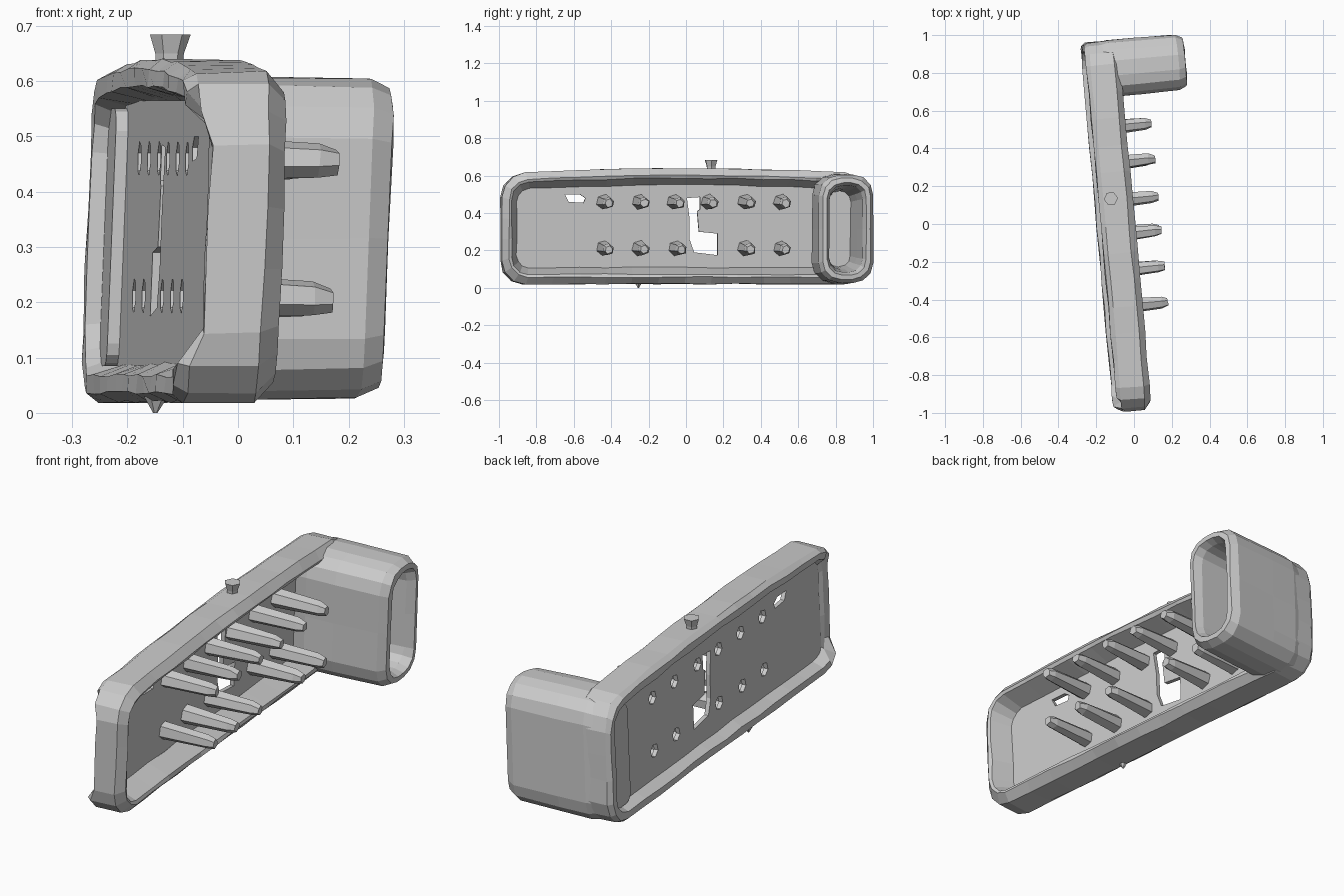
import bpy, bmesh, math, random

if "Cube" in bpy.data.objects:
    bpy.data.objects.remove(bpy.data.objects["Cube"])
random.seed(4)

grey = bpy.data.materials.new("light_grey")
grey.diffuse_color = (0.6, 0.6, 0.6, 1)
grey.use_nodes = True
grey.node_tree.nodes["Principled BSDF"].inputs["Base Color"].default_value = grey.diffuse_color

ANG = math.radians(5.2)   # whole model is turned a little about z


def place(u, v, z):
    """Local depth u, length v, height z -> leaning world position."""
    u += 0.04 * (z - 0.3)
    return (u * math.cos(ANG) - v * math.sin(ANG),
            u * math.sin(ANG) + v * math.cos(ANG), z)


def outline(v0, v1, z0, z1, r, long_n=1, tall_n=1, arc=3):
    """Rounded rectangle in (v, z) with extra points along the sides."""
    corners = [(v1 - r, z1 - r, 0), (v0 + r, z1 - r, 90),
               (v0 + r, z0 + r, 180), (v1 - r, z0 + r, 270)]
    pts = []
    for i, (cv, cz, a) in enumerate(corners):
        for k in range(arc + 1):
            t = math.radians(a + 90 * k / arc)
            pts.append((cv + r * math.cos(t), cz + r * math.sin(t)))
        nv, nz, na = corners[(i + 1) % 4]
        t = math.radians(na)
        end = (nv + r * math.cos(t), nz + r * math.sin(t))
        start = pts[-1]
        n = long_n if i % 2 == 0 else tall_n
        for k in range(1, n):
            f = k / n
            pts.append((start[0] + (end[0] - start[0]) * f,
                        start[1] + (end[1] - start[1]) * f))
    return pts


def finish(name, bm):
    bmesh.ops.recalc_face_normals(bm, faces=bm.faces)
    me = bpy.data.meshes.new(name)
    bm.to_mesh(me)
    bm.free()
    me.materials.append(grey)
    ob = bpy.data.objects.new(name, me)
    bpy.context.collection.objects.link(ob)
    return ob


def loft(bm, rings, closed=False, cap_start=False, cap_end=False, jitter=0.0):
    """Skin a list of rings, each a list of (u, v, z)."""
    rows = [[bm.verts.new(place(u + random.uniform(-jitter, jitter),
                                v + random.uniform(-jitter, jitter),
                                z + random.uniform(-jitter, jitter)))
             for u, v, z in ring] for ring in rings]
    pairs = list(zip(rows, rows[1:])) + ([(rows[-1], rows[0])] if closed else [])
    for a, b in pairs:
        n = len(a)
        for i in range(n):
            j = (i + 1) % n
            bm.faces.new((a[i], a[j], b[j], b[i]))
    if cap_start:
        bm.faces.new(rows[0])
    if cap_end:
        bm.faces.new(rows[-1])


def disc(u, v, z, r, n=6, turn=0.3):
    return [(u, v + r * math.cos(turn + math.tau * i / n),
             z + r * math.sin(turn + math.tau * i / n)) for i in range(n)]


# Tray rim: rounded frame, recessed on both sides, bulging a little mid-length;
# its back edge dips at the near end
section = [(0.0, -0.165), (0.015, -0.188), (0.045, -0.188), (0.065, -0.135),
           (0.085, -0.115), (0.05, -0.012), (0.035, -0.006), (0.0, -0.04)]
rings = []
for d, u in section:
    pts = outline(-0.984 + d, 0.978 - d, 0.02 + d, 0.608 - d, 0.125 - d * 0.7, 12, 3)
    ring = []
    for v, z in pts:
        dip = v < -0.88 and 0.1 < z < 0.54
        ring.append((max(u, -0.145) if dip else u, v,
                     z + 0.03 * (1 - v * v) * z / 0.6))
    rings.append(ring)
bm = bmesh.new()
loft(bm, rings, closed=True, jitter=0.003)
finish("tray_rim", bm)

# Peg layout: upper row of six, lower row with one missing
pegs = [(v, 0.46) for v in (-0.43, -0.24, -0.05, 0.13, 0.33, 0.52)]
pegs += [(v, 0.212) for v in (-0.43, -0.24, -0.04, 0.33, 0.52)]

# Panel inside the tray
bm = bmesh.new()
pts = outline(-0.915, 0.91, 0.085, 0.565, 0.05)
loft(bm, [[(u, v, z) for v, z in pts] for u in (-0.138, -0.118)],
     cap_start=True, cap_end=True)
panel = finish("tray_panel", bm)

# Cutter: ragged gap, small slot and the open backs of the pegs
gap = [(0.015, .48), (0.085, .485), (0.085, .42), (0.07, .41), (0.08, .3),
       (0.18, .29), (0.18, .175), (0.055, .19), (0.03, .26), (0.03, .37)]
slot = [(-0.64, .5), (-0.56, .5), (-0.53, .48), (-0.54, .455), (-0.62, .46)]
bm = bmesh.new()
for shape in (gap, slot):
    loft(bm, [[(u, v, z) for v, z in shape] for u in (-0.2, -0.05)],
         cap_start=True, cap_end=True)
for v, z in pegs:
    loft(bm, [disc(u, v, z, 0.032) for u in (-0.2, -0.05)],
         cap_start=True, cap_end=True)
cutter = finish("panel_cutter", bm)
cutter.hide_render = True
mod = panel.modifiers.new("holes", 'BOOLEAN')
mod.operation = 'DIFFERENCE'
mod.solver = 'EXACT'
mod.object = cutter
bpy.context.view_layer.objects.active = panel
bpy.ops.object.modifier_apply(modifier=mod.name)
bpy.data.objects.remove(cutter)

# Hollow tapered pegs, closed at the tip
bm = bmesh.new()
for v, z in pegs:
    loft(bm, [disc(-0.13, v, z, 0.034), disc(-0.12, v, z, 0.042),
              disc(0.1, v + 0.004, z - 0.005, 0.032),
              disc(0.135, v + 0.004, z - 0.008, 0.022)],
         cap_end=True, jitter=0.003)
finish("pegs", bm)

# Head: short sleeve at the far end with a deep opening
profile = [(0.012, -0.12), (0.0, -0.06), (0.0, 0.08), (0.004, 0.3), (0.022, 0.337),
           (0.045, 0.34), (0.06, 0.3), (0.075, 0.12), (0.09, -0.1)]
rings = []
for d, u in profile:
    pts = outline(0.682 + d, 0.982 - d, 0.023 + d, 0.608 - d, 0.11 - d * 0.6, 1, 2)
    rings.append([(u, v, z) for v, z in pts])
bm = bmesh.new()
loft(bm, rings, cap_end=True, jitter=0.002)
finish("head_sleeve", bm)

# Stepped plate behind the head
bm = bmesh.new()
pts = outline(0.77, 0.92, 0.085, 0.55, 0.04)
loft(bm, [[(u, v, z) for v, z in pts] for u in (-0.16, -0.13)],
     cap_start=True, cap_end=True)
finish("head_back_plate", bm)


def stub(name, u, v, levels):
    """Small six-sided stack of (height, radius) levels."""
    bm = bmesh.new()
    loft(bm, [[(u + r * math.cos(math.tau * i / 6),
                v + r * math.sin(math.tau * i / 6), z) for i in range(6)]
              for z, r in levels], cap_start=True, cap_end=True)
    finish(name, bm)


# Flared nub on the top edge and the little foot underneath
stub("top_nub", -0.125, 0.145, [(0.625, 0.024), (0.65, 0.026), (0.684, 0.037)])
stub("bottom_foot", -0.16, -0.24, [(0.0, 0.004), (0.03, 0.022)])
